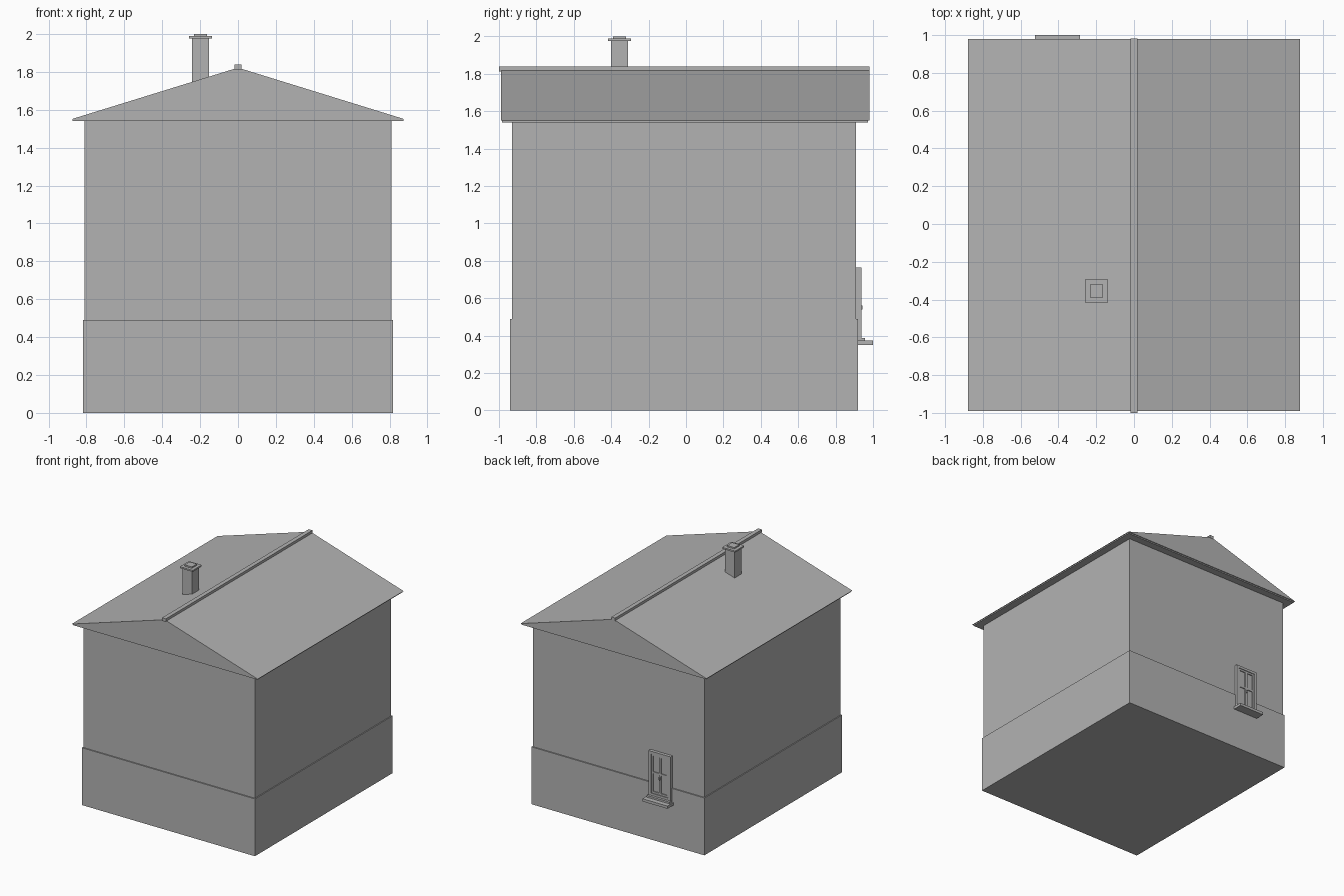
import bpy

default = bpy.data.objects.get("Cube")
if default:
    bpy.data.objects.remove(default, do_unlink=True)

# One plain grey for the whole house
grey = bpy.data.materials.new("plain_grey")
grey.use_nodes = True
colour = (0.45, 0.45, 0.45, 1)
grey.diffuse_color = colour
grey.node_tree.nodes["Principled BSDF"].inputs["Base Color"].default_value = colour


def make(name, verts, faces):
    mesh = bpy.data.meshes.new(name)
    mesh.from_pydata(verts, [], faces)
    mesh.materials.append(grey)
    obj = bpy.data.objects.new(name, mesh)
    bpy.context.collection.objects.link(obj)
    return obj


def extrude_y(name, profile, y0, y1):
    """Prism from a counter-clockwise (x, z) profile seen from the front."""
    n = len(profile)
    verts = [(x, y, z) for y in (y0, y1) for x, z in profile]
    faces = [tuple(range(n)), tuple(reversed(range(n, 2 * n)))]
    faces += [(i, i + n, (i + 1) % n + n, (i + 1) % n) for i in range(n)]
    return make(name, verts, faces)


def box(name, x, y, z):
    """Box from (low, high) pairs on each axis."""
    profile = [(x[0], z[0]), (x[1], z[0]), (x[1], z[1]), (x[0], z[1])]
    return extrude_y(name, profile, *y)


def column(name, half, z):
    """Square block centred on the chimney axis."""
    cx, cy = -0.198, -0.355
    return box(name, (cx - half, cx + half), (cy - half, cy + half), z)


def border(name, x, y, z, w):
    """Rectangular frame of four bars."""
    for side, xs in (("left", (x[1] - w, x[1])), ("right", (x[0], x[0] + w))):
        box(f"{name}_{side}", xs, y, z)
    inner = (x[0] + w, x[1] - w)
    box(f"{name}_bottom", inner, y, (z[0], z[0] + w))
    box(f"{name}_top", inner, y, (z[1] - w, z[1]))


# Plinth and walls
box("plinth", (-0.818, 0.818), (-0.94, 0.92), (0, 0.49))
box("walls", (-0.81, 0.81), (-0.93, 0.91), (0.49, 1.55))

# Roof with soffit and ridge cap
extrude_y("roof", [(-0.88, 1.55), (0.88, 1.55), (0, 1.822)], -0.99, 0.98)
box("soffit", (-0.873, 0.873), (-0.983, 0.973), (1.54, 1.55))
box("ridge_cap", (-0.018, 0.018), (-1.0, 0.982), (1.812, 1.838))

# Chimney
column("chimney_stack", 0.045, (1.7, 1.975))
column("chimney_cap", 0.061, (1.975, 1.988))
column("chimney_top", 0.034, (1.988, 2.0))

# Window on the back wall
left, right, mid = -0.302, -0.510, -0.406
border("window_frame", (right, left), (0.905, 0.937), (0.385, 0.765), 0.022)
border("window_sash", (right + 0.022, left - 0.022), (0.905, 0.931),
       (0.407, 0.743), 0.016)
box("window_glass", (right + 0.03, left - 0.03), (0.905, 0.923), (0.415, 0.735))
box("window_mullion", (mid - 0.01, mid + 0.01), (0.905, 0.932), (0.42, 0.73))
box("window_crossbar", (right + 0.035, left - 0.035), (0.905, 0.930), (0.575, 0.591))
box("window_handle", (mid - 0.005, mid + 0.005), (0.93, 0.943), (0.54, 0.56))
box("sill_upstand", (right - 0.004, left + 0.004), (0.905, 0.958), (0.372, 0.388))
box("window_sill", (-0.525, -0.287), (0.905, 1.0), (0.35, 0.373))
